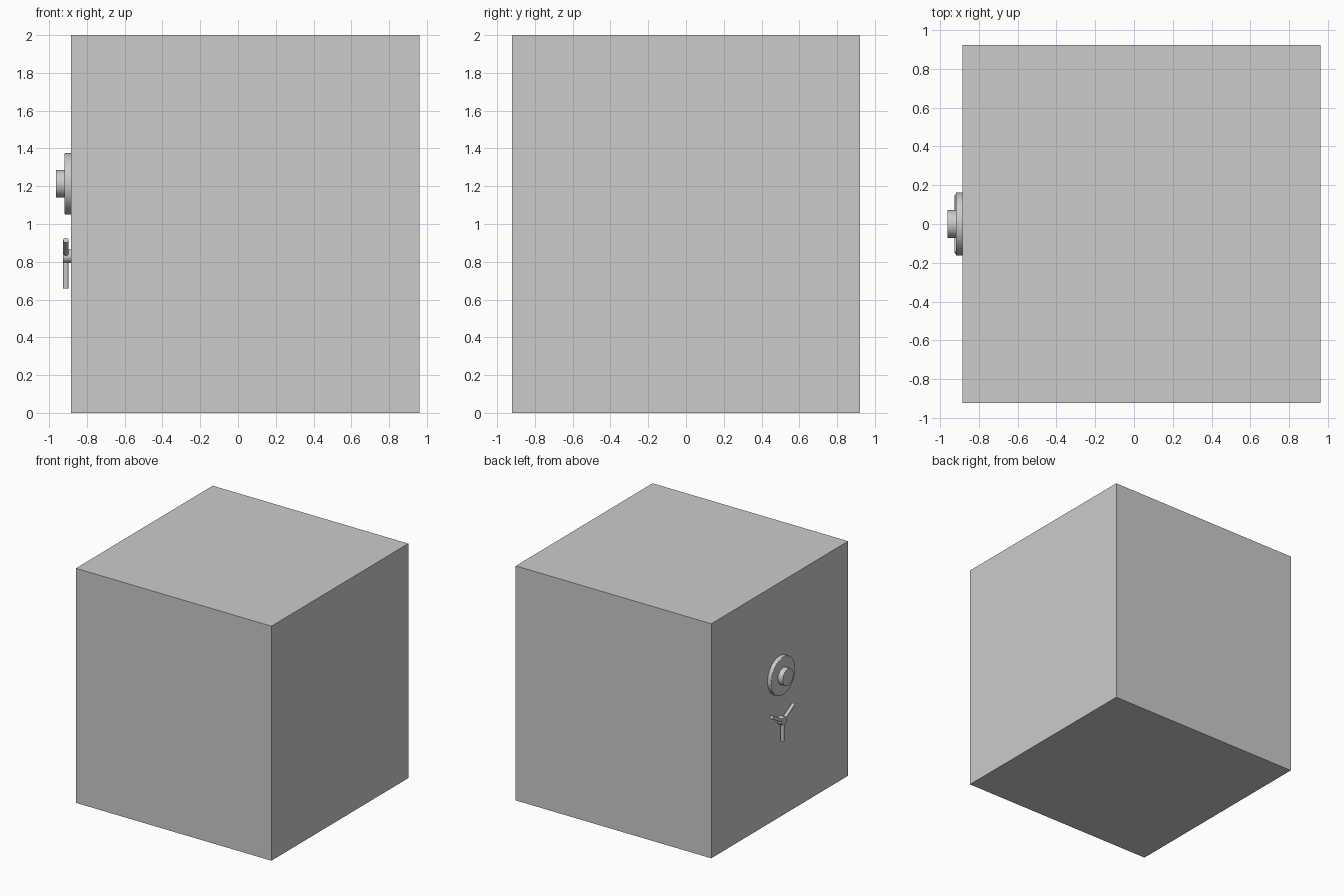
import bpy
from math import pi, radians, sin, cos
from mathutils import Vector

if "Cube" in bpy.data.objects:
    bpy.data.objects.remove(bpy.data.objects["Cube"])

FACE_X = -0.884  # plane of the door side


def finish(name):
    obj = bpy.context.object
    obj.name = name
    return obj


def rod(name, start, end, radius, sides=32, bevel=0):
    """Cylinder between two points, smooth round the side."""
    a, b = Vector(start), Vector(end)
    bpy.ops.mesh.primitive_cylinder_add(
        vertices=sides, radius=radius, depth=(b - a).length,
        location=(a + b) / 2,
        rotation=(b - a).to_track_quat('Z', 'Y').to_euler())
    obj = finish(name)
    if bevel:
        mod = obj.modifiers.new("edge_bevel", 'BEVEL')
        mod.width = bevel
        mod.segments = 2
    bpy.ops.object.shade_smooth_by_angle(angle=radians(35))
    return obj


# Safe body
bpy.ops.mesh.primitive_cube_add(size=1, location=((FACE_X + 0.961) / 2, 0, 1))
finish("safe_body").scale = (0.961 - FACE_X, 1.844, 2.0)

# Combination dial: plate and knob
DIAL_Z = 1.213
rod("dial_plate", (FACE_X + 0.005, 0, DIAL_Z), (-0.918, 0, DIAL_Z), 0.163, 48, 0.005)
rod("dial_knob", (-0.91, 0, DIAL_Z), (-0.963, 0, DIAL_Z), 0.072)

# Three-spoke handle: hub and spokes 120 degrees apart, one pointing down
HUB_Z, SPOKE_X, SPOKE_LEN = 0.829, -0.911, 0.171
rod("handle_hub", (FACE_X + 0.005, 0, HUB_Z), (-0.926, 0, HUB_Z), 0.035)
for i in range(3):
    t = -pi / 2 + i * 2 * pi / 3
    tip = (SPOKE_X, SPOKE_LEN * cos(t), HUB_Z + SPOKE_LEN * sin(t))
    rod(f"handle_spoke_{i + 1}", (SPOKE_X, 0, HUB_Z), tip, 0.0145, 24)
